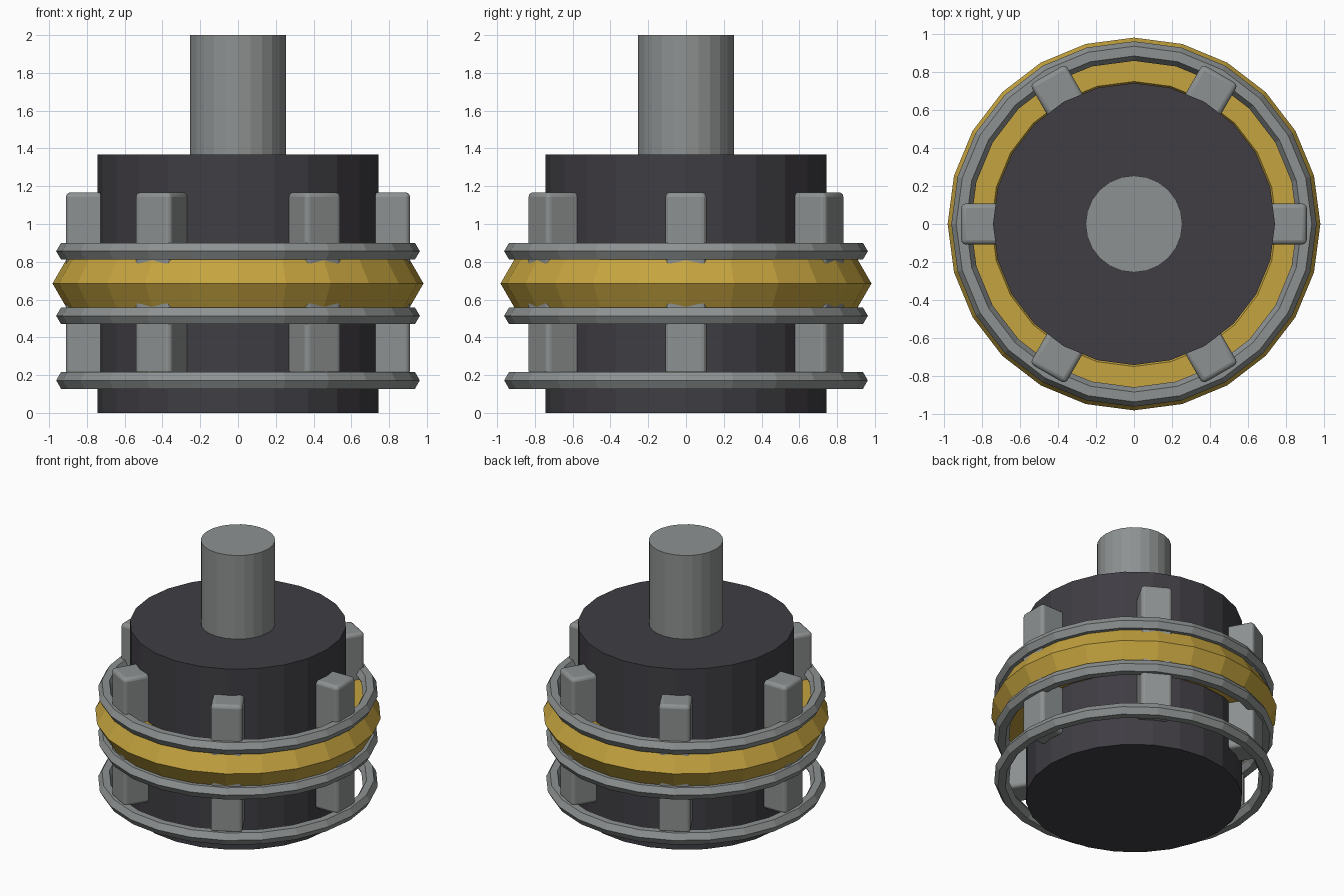
import bpy, bmesh, math
from mathutils import Matrix

if "Cube" in bpy.data.objects:
    bpy.data.objects.remove(bpy.data.objects["Cube"])

SIDES = 24


def material(name, rgb):
    m = bpy.data.materials.new(name)
    m.diffuse_color = (*rgb, 1)
    m.use_nodes = True
    m.node_tree.nodes["Principled BSDF"].inputs["Base Color"].default_value = m.diffuse_color
    return m


STEEL = material("steel grey", (0.27, 0.285, 0.285))
DARK = material("dark charcoal", (0.05, 0.047, 0.056))
GOLD = material("gold", (0.56, 0.37, 0.05))


def finish(name, mat):
    ob = bpy.context.object
    ob.name = name
    ob.data.name = name
    ob.data.materials.append(mat)
    return ob


def cylinder(name, radius, z0, z1, mat):
    bpy.ops.mesh.primitive_cylinder_add(vertices=SIDES, radius=radius, depth=z1 - z0,
                                        location=(0, 0, (z0 + z1) / 2))
    return finish(name, mat)


def ring(name, major, minor, z, mat):
    # hexagonal cross-section with a point facing outward
    bpy.ops.mesh.primitive_torus_add(major_segments=SIDES, minor_segments=6,
                                     major_radius=major, minor_radius=minor,
                                     location=(0, 0, z))
    ob = finish(name, mat)
    ob.data.shade_flat()
    return ob


def rib(name, angle):
    # rounded upright bar half sunk into the drum
    bm = bmesh.new()
    bmesh.ops.create_cube(bm, size=1)
    bmesh.ops.scale(bm, vec=(0.213, 0.216, 0.97), verts=bm.verts)
    bmesh.ops.bevel(bm, geom=bm.edges[:], offset=0.025, segments=3, profile=0.5,
                    affect='EDGES')
    bmesh.ops.translate(bm, vec=(0.804, 0, 0.683), verts=bm.verts)
    bmesh.ops.rotate(bm, cent=(0, 0, 0), matrix=Matrix.Rotation(angle, 3, 'Z'), verts=bm.verts)
    for f in bm.faces:
        f.smooth = f.calc_area() < 0.01
    me = bpy.data.meshes.new(name)
    bm.to_mesh(me)
    bm.free()
    me.materials.append(STEEL)
    ob = bpy.data.objects.new(name, me)
    bpy.context.collection.objects.link(ob)


# drum and shaft
cylinder("drum", 0.743, 0, 1.367, DARK)
cylinder("shaft", 0.255, 1.2, 2.0, STEEL)

# gold band and three thin hoops
ring("gold_band", 0.828, 0.154, 0.685, GOLD)
for i, z in enumerate((0.172, 0.514, 0.856)):
    ring(f"hoop_{i + 1}", 0.911, 0.0515, z, STEEL)

# six ribs around the drum
for i in range(6):
    rib(f"rib_{i + 1}", math.radians(60 * i))
